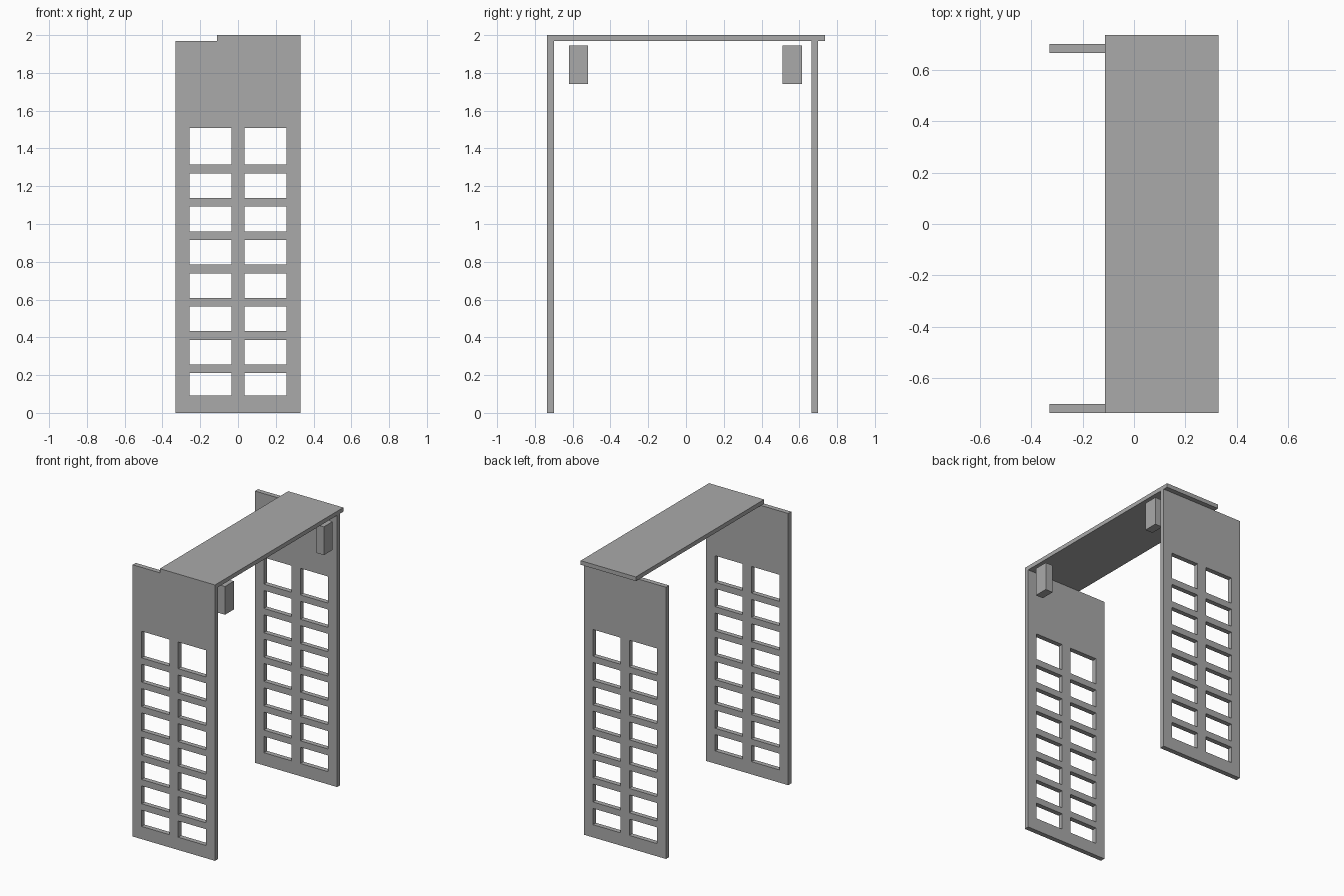
import bpy
import bmesh

cube = bpy.data.objects.get("Cube")
if cube:
    bpy.data.objects.remove(cube, do_unlink=True)

grey = bpy.data.materials.new("grey")
grey.use_nodes = True
colour = (0.4, 0.4, 0.4, 1)
grey.diffuse_color = colour
grey.node_tree.nodes["Principled BSDF"].inputs["Base Color"].default_value = colour


def finish(name, bm):
    bmesh.ops.recalc_face_normals(bm, faces=bm.faces)
    mesh = bpy.data.meshes.new(name)
    bm.to_mesh(mesh)
    bm.free()
    mesh.materials.append(grey)
    obj = bpy.data.objects.new(name, mesh)
    bpy.context.collection.objects.link(obj)
    return obj


def box(name, low, high):
    bm = bmesh.new()
    bmesh.ops.create_cube(bm, size=1)
    for v in bm.verts:
        v.co = [(a + b) / 2 + c * (b - a) for a, b, c in zip(low, high, v.co)]
    return finish(name, bm)


HALF_X, HALF_Y, THICK = 0.33, 0.735, 0.035
SLAB_BOTTOM = 1.97

# Window layout: two columns, eight rows, the top row taller
xs = [-HALF_X, -0.258, -0.035, 0.035, 0.256, HALF_X]
zs = [0]
for row in range(8):
    sill = 0.08 + 0.1763 * row
    zs += [0.092 if row == 0 else sill, sill + 0.13]
zs[-1] = 1.507
zs.append(SLAB_BOTTOM)


def panel(name, y):
    """Flat lattice of cells with the window cells left open, then thickened."""
    bm = bmesh.new()
    grid = [[bm.verts.new((x, y, z)) for x in xs] for z in zs]
    for j in range(len(zs) - 1):
        for i in range(len(xs) - 1):
            if i % 2 and j % 2:
                continue
            bm.faces.new((grid[j][i], grid[j][i + 1],
                          grid[j + 1][i + 1], grid[j + 1][i]))
    extruded = bmesh.ops.extrude_face_region(bm, geom=bm.faces[:], use_keep_orig=True)
    moved = [g for g in extruded["geom"] if isinstance(g, bmesh.types.BMVert)]
    bmesh.ops.translate(bm, verts=moved, vec=(0, THICK, 0))
    return finish(name, bm)


# Side panels
panel("front_panel", -HALF_Y)
panel("back_panel", HALF_Y - 2 * THICK)

# Top slab, covering the left part and overhanging the back panel
box("top_slab", (-0.112, -HALF_Y, SLAB_BOTTOM), (HALF_X, HALF_Y, 2))

# Small hanging blocks under the slab
for name, y in (("front_block", -0.62), ("back_block", 0.512)):
    box(name, (0.27, y, 1.74), (HALF_X, y + 0.102, 1.945))
